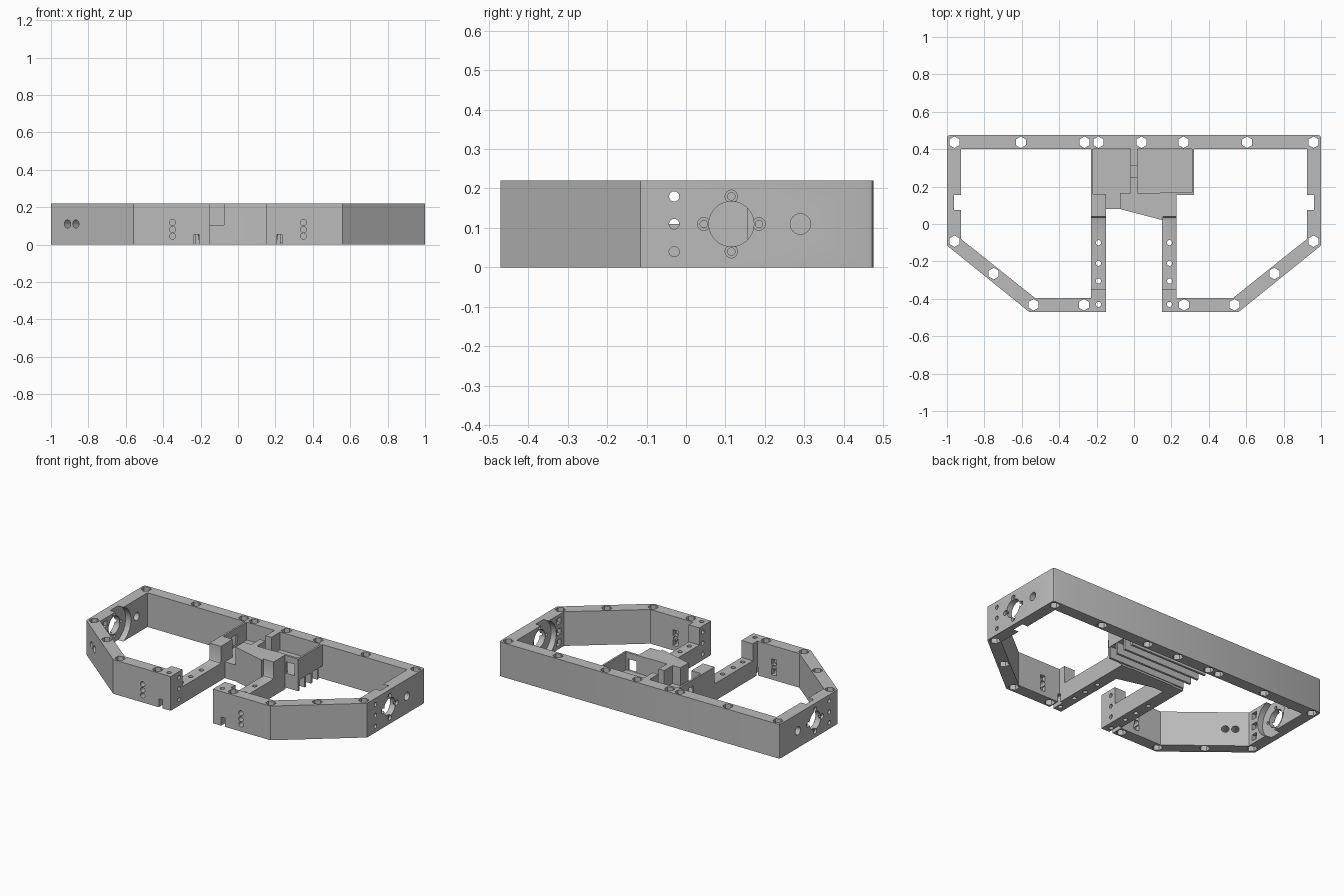
import bpy, bmesh, math
from mathutils import Matrix, Vector

if "Cube" in bpy.data.objects:
    bpy.data.objects.remove(bpy.data.objects["Cube"])

H = 0.22
MID = H / 2
grey = bpy.data.materials.new("plain grey")
grey.use_nodes = True
grey.diffuse_color = (0.5, 0.5, 0.5, 1)
grey.node_tree.nodes["Principled BSDF"].inputs["Base Color"].default_value = (0.5, 0.5, 0.5, 1)


def to_object(name, bm):
    bmesh.ops.recalc_face_normals(bm, faces=bm.faces)
    mesh = bpy.data.meshes.new(name)
    bm.to_mesh(mesh)
    bm.free()
    mesh.materials.append(grey)
    obj = bpy.data.objects.new(name, mesh)
    bpy.context.collection.objects.link(obj)
    return obj


def prism(name, points, depth, place):
    """Extrude a closed outline; place maps (u, v, depth) to a point."""
    bm = bmesh.new()
    face = bm.faces.new([bm.verts.new(place(u, v, depth[0])) for u, v in points])
    ext = bmesh.ops.extrude_face_region(bm, geom=[face])
    shift = Vector(place(0, 0, depth[1])) - Vector(place(0, 0, depth[0]))
    bmesh.ops.translate(bm, vec=shift, verts=[v for v in ext["geom"] if isinstance(v, bmesh.types.BMVert)])
    return to_object(name, bm)


def add_box(bm, x, y, z):
    size = (x[1] - x[0], y[1] - y[0], z[1] - z[0])
    centre = (sum(x) / 2, sum(y) / 2, sum(z) / 2)
    bmesh.ops.create_cube(bm, size=1, matrix=Matrix.Translation(centre) @ Matrix.Diagonal((*size, 1)))


def box(name, x, y, z):
    bm = bmesh.new()
    add_box(bm, x, y, z)
    return to_object(name, bm)


def add_rod(bm, centre, axis, radius, length, sides=24):
    turn = Vector(axis).to_track_quat("Z", "Y").to_matrix().to_4x4()
    bmesh.ops.create_cone(bm, cap_ends=True, segments=sides, radius1=radius, radius2=radius,
                          depth=length, matrix=Matrix.Translation(centre) @ turn)


def combine(target, tool, operation):
    mod = target.modifiers.new("cut", "BOOLEAN")
    mod.operation, mod.solver, mod.object = operation, "EXACT", tool
    deps = bpy.context.evaluated_depsgraph_get()
    mesh = bpy.data.meshes.new_from_object(target.evaluated_get(deps))
    target.modifiers.clear()
    target.data = mesh
    bpy.data.objects.remove(tool)


# Outer ring, open at the front between the arms
half_out = [(0.15, -0.47), (0.56, -0.47), (1, -0.115), (1, 0.46), (0.996, 0.471), (0.985, 0.475)]
half_in = [(0.925, 0.4), (0.925, -0.08), (0.53, -0.395), (0.15, -0.395)]
right = half_out + [(-x, y) for x, y in reversed(half_out)]
left = [(-x, y) for x, y in reversed(half_in)] + half_in
frame = prism("frame", right + left, (0, H), lambda u, v, d: (u, v, d))

# Stepped arms running back from the opening
step = [(-0.47, 0), (-0.47, H), (-0.35, H), (-0.35, MID), (0.025, MID), (0.035, 0.114),
        (0.04, 0.125), (0.04, H), (0.16, H), (0.16, 0)]
parts = []
for side, x in (("left", (0.15, 0.226)), ("right", (-0.231, -0.15))):
    parts.append(prism(side + "_arm", step, x, lambda u, v, d: (d, u, v)))

# Slanted bridge between the arms, with a low passage beside it
bridge = [(-0.075, 0.08), (0.155, 0.02), (0.155, 0.165), (-0.075, 0.165)]
parts.append(prism("bridge", bridge, (0, H), lambda u, v, d: (u, v, d)))
parts.append(box("passage", (-0.16, -0.07), (0.08, 0.165), (0, 0.105)))

# Compartments: floor, walls, divider and the ribs below
parts += [
    box("compartment_floor", (-0.228, 0.32), (0.157, 0.41), (0.085, 0.105)),
    box("compartment_side_left", (0.31, 0.322), (0.156, 0.41), (0.083, H)),
    box("compartment_side_right", (-0.23, -0.218), (0.15, 0.41), (0.08, H)),
    box("compartment_front", (0.14, 0.321), (0.154, 0.168), (0.082, H)),
    box("divider", (-0.02, 0.02), (0.15, 0.41), (0.09, H)),
]
for i in range(4):
    y = 0.156 + i * 0.065
    parts.append(box("rib", (-0.229, 0.319), (y, y + 0.014), (0.012, 0.09)))
for part in parts:
    combine(frame, part, "UNION")

# First cuts: bolt holes, counterbores, nut pockets and openings
wide = bmesh.new()
hexes = [(-0.19, 0.437), (0.04, 0.437)]
for s in (-1, 1):
    for x, y in ((0.96, 0.437), (0.605, 0.437), (0.265, 0.437), (0.96, -0.092),
                 (0.75, -0.265), (0.537, -0.432), (0.268, -0.432)):
        hexes.append((s * x, y))
    add_rod(wide, (s * 0.915, 0.115, MID), (1, 0, 0), 0.117, 0.095, 48)
    for z in (0.04, MID, 0.18):
        add_box(wide, sorted((s * 0.9, s * 0.95)), (-0.05, -0.01), (z - 0.02, z + 0.02))
    for z in (0.05, 0.115):
        add_box(wide, (s * 0.35 - 0.018, s * 0.35 + 0.018), (-0.42, -0.36), (z - 0.018, z + 0.018))
    for y, z in ((0.045, MID), (0.185, MID), (0.115, 0.04), (0.115, 0.18)):
        add_rod(wide, (s, y, z), (1, 0, 0), 0.016, 0.03, 16)
    add_box(wide, (s * 0.222 - 0.013, s * 0.222 + 0.013), (-0.5, -0.385), (-0.05, 0.055))
for x, y in hexes:
    add_rod(wide, (x, y, MID), (0, 0, 1), 0.031, 0.5, 6)
add_box(wide, (0.235, 0.295), (0.14, 0.19), (0.106, 0.18))
add_box(wide, (-0.05, 0.05), (0.25, 0.31), (0.12, 0.3))
add_box(wide, (-0.25, -0.2), (0.25, 0.3), (0.12, 0.18))
combine(frame, to_object("wide_cutter", wide), "DIFFERENCE")

# Second cuts: the narrow through holes
thin = bmesh.new()
for s in (-1, 1):
    add_rod(thin, (s * 0.96, 0.115, MID), (1, 0, 0), 0.057, 0.2, 40)
    add_rod(thin, (s * 0.96, 0.29, MID), (1, 0, 0), 0.026, 0.2)
    for y, z in ((0.045, MID), (0.185, MID), (0.115, 0.04), (0.115, 0.18)):
        add_rod(thin, (s * 0.96, y, z), (1, 0, 0), 0.0095, 0.2, 16)
    for z in (0.04, MID, 0.18):
        add_rod(thin, (s * 0.96, -0.03, z), (1, 0, 0), 0.013, 0.2, 16)
        add_rod(thin, (s * 0.16, -0.385, z), (1, 0, 0), 0.013, 0.1, 16)
    for z in (0.045, 0.08, 0.118):
        add_rod(thin, (s * 0.35, -0.43, z), (0, 1, 0), 0.016, 0.2, 16)
    for y in (-0.1, -0.21, -0.305, -0.43):
        add_rod(thin, (s * 0.19, y, MID), (0, 0, 1), 0.014, 0.5, 16)
slant = Vector((0.355, 0.44, 0)).normalized()
for x in (-0.912, -0.867):
    y = -0.115 - (x + 1) * 0.807
    add_rod(thin, Vector((x, y, MID)) + slant * 0.04, slant, 0.022, 0.16, 16)
combine(frame, to_object("thin_cutter", thin), "DIFFERENCE")

# Smooth the bores, keep the edges sharp
bpy.context.view_layer.objects.active = frame
frame.select_set(True)
bpy.ops.object.shade_smooth_by_angle(angle=math.radians(30))
